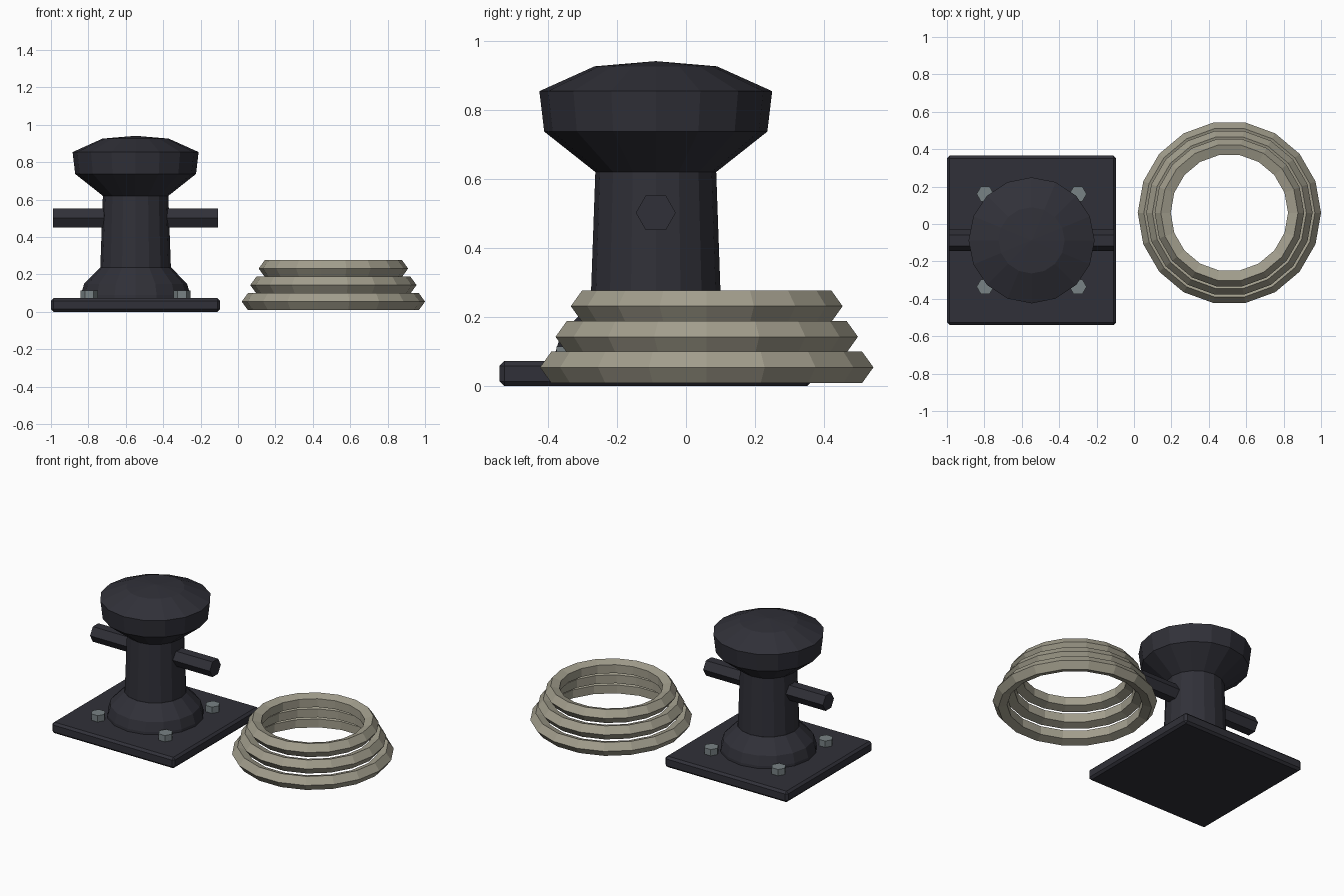
import bpy, bmesh, math
from mathutils import Matrix, Vector

if "Cube" in bpy.data.objects:
    bpy.data.objects.remove(bpy.data.objects["Cube"])


def material(name, rgb):
    m = bpy.data.materials.new(name)
    m.diffuse_color = (*rgb, 1)
    m.use_nodes = True
    m.node_tree.nodes["Principled BSDF"].inputs["Base Color"].default_value = m.diffuse_color
    return m


IRON = material("dark iron", (0.030, 0.030, 0.040))
ROPE = material("rope tan", (0.36, 0.34, 0.265))
STEEL = material("bolt steel", (0.19, 0.225, 0.235))

CX, CY = -0.5475, -0.0875   # bollard axis
RX, RY = 0.51, 0.06         # rope coil axis


def finish(bm, name, mat, loc):
    bmesh.ops.recalc_face_normals(bm, faces=bm.faces)
    me = bpy.data.meshes.new(name)
    bm.to_mesh(me)
    bm.free()
    me.materials.append(mat)
    ob = bpy.data.objects.new(name, me)
    ob.location = loc
    bpy.context.collection.objects.link(ob)
    return ob


def lathe(name, profile, sides, mat, loc, closed=False):
    """Revolve (radius, z) points around z; closed profiles make rings."""
    bm = bmesh.new()
    rows = []
    for r, z in profile:
        if r == 0:
            rows.append([bm.verts.new((0, 0, z))] * sides)
        else:
            rows.append([bm.verts.new((r * math.cos(2 * math.pi * i / sides),
                                       r * math.sin(2 * math.pi * i / sides), z))
                         for i in range(sides)])
    pairs = list(zip(rows, rows[1:])) + ([(rows[-1], rows[0])] if closed else [])
    for a, b in pairs:
        for i in range(sides):
            j = (i + 1) % sides
            bm.faces.new(list(dict.fromkeys((a[i], a[j], b[j], b[i]))))
    return finish(bm, name, mat, loc)


def hex_prism(name, radius, length, mat, loc, rot=None):
    bm = bmesh.new()
    bmesh.ops.create_cone(bm, cap_ends=True, segments=6, radius1=radius,
                          radius2=radius, depth=length)
    # put corners on the local x axis
    v = max(bm.verts, key=lambda q: q.co.x)
    bmesh.ops.rotate(bm, verts=bm.verts, cent=Vector(),
                     matrix=Matrix.Rotation(-math.atan2(v.co.y, v.co.x), 3, 'Z'))
    if rot:
        bmesh.ops.rotate(bm, verts=bm.verts, cent=Vector(), matrix=rot)
    return finish(bm, name, mat, loc)


# base plate with chamfered edges
bm = bmesh.new()
bmesh.ops.create_cube(bm, size=1, matrix=Matrix.Diagonal((0.905, 0.905, 0.073, 1)))
bmesh.ops.bevel(bm, geom=bm.edges[:], offset=0.014, segments=1, affect='EDGES')
finish(bm, "base_plate", IRON, (CX, CY, 0.0365))

# flared foot, post and mushroom head
lathe("foot_flare", [(0, 0.06), (0.295, 0.06), (0.293, 0.09), (0.275, 0.15),
                     (0.19, 0.237), (0, 0.237)], 16, IRON, (CX, CY, 0))
lathe("post", [(0, 0.2), (0.19, 0.2), (0.175, 0.62), (0, 0.62)], 16, IRON, (CX, CY, 0))
lathe("head", [(0, 0.62), (0.175, 0.62), (0.323, 0.737), (0.337, 0.854),
               (0.177, 0.926), (0, 0.941)], 16, IRON, (CX, CY, 0))

# cross bar through the post: axis along x, corners pointing along y
to_x = Matrix.Rotation(math.pi / 2, 3, 'X') @ Matrix.Rotation(math.pi / 2, 3, 'Y')
to_x = Matrix(((0, 0, 1), (1, 0, 0), (0, 1, 0)))
hex_prism("cross_bar", 0.058, 0.883, IRON, (CX, CY, 0.502), to_x)

# bolts at the plate corners
for sx in (-1, 1):
    for sy in (-1, 1):
        hex_prism("bolt", 0.046, 0.055, STEEL,
                  (CX + sx * 0.248, CY + sy * 0.248, 0.0875))

# stacked rope coils with a five sided section
for k, R in enumerate((0.4425, 0.397, 0.352)):
    section = [(R + 0.0475 * math.cos(2 * math.pi * i / 5),
                0.0475 * math.sin(2 * math.pi * i / 5)) for i in range(5)]
    lathe("rope_coil", section, 18, ROPE, (RX, RY, 0.0545 + k * 0.0885), closed=True)
